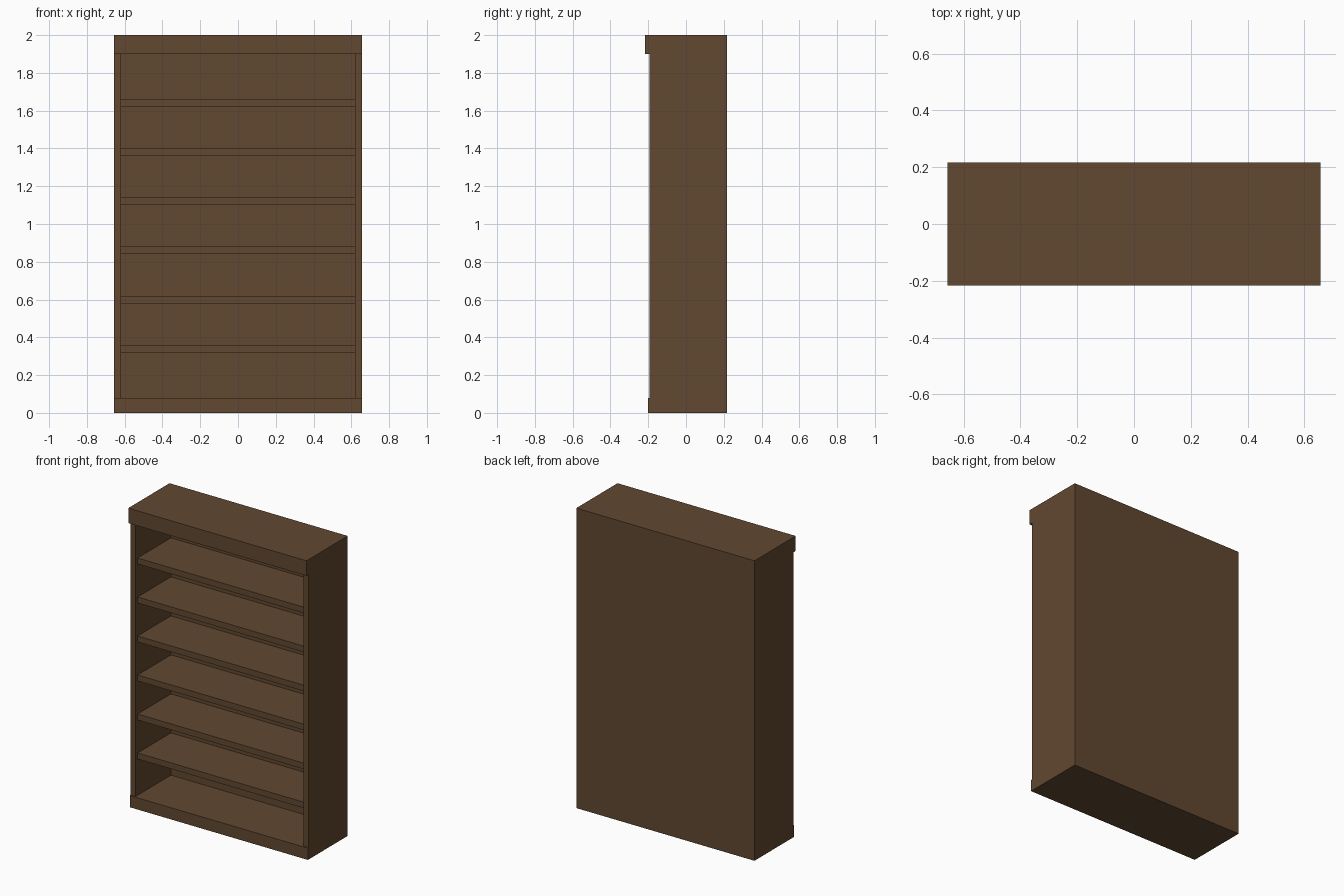
import bpy

if "Cube" in bpy.data.objects:
    bpy.data.objects.remove(bpy.data.objects["Cube"])

wood = bpy.data.materials.new("dark_wood")
wood.diffuse_color = (0.12, 0.065, 0.03, 1)
wood.use_nodes = True
wood.node_tree.nodes["Principled BSDF"].inputs["Base Color"].default_value = wood.diffuse_color


def box(name, x, y, z):
    """Box from (min, max) ranges on each axis."""
    bpy.ops.mesh.primitive_cube_add(
        size=1, location=[(a + b) / 2 for a, b in (x, y, z)])
    ob = bpy.context.object
    ob.name = name
    ob.scale = [b - a for a, b in (x, y, z)]
    bpy.ops.object.transform_apply(location=False, rotation=False, scale=True)
    ob.data.materials.append(wood)
    return ob


W, INNER = 0.657, 0.62            # outer and inner half widths
BACK, BACK_IN = 0.217, 0.179      # back panel faces
BASE_H, TOP_Z = 0.078, 1.90

# Cornice and plinth stand slightly proud of the sides
box("cornice", (-W, W), (-0.217, BACK), (TOP_Z, 2.0))
box("plinth", (-W, W), (-0.202, BACK), (0, BASE_H))

# Side panels
for name, s in (("left_side", -1), ("right_side", 1)):
    box(name, sorted((s * INNER, s * W)), (-0.193, BACK), (BASE_H, TOP_Z))

# Back panel
box("back_panel", (-INNER, INNER), (BACK_IN, BACK), (BASE_H, TOP_Z))

# Six evenly spaced shelves, set back from the side fronts
for i in range(6):
    z = 0.32 + i * 0.26
    box(f"shelf_{i + 1}", (-INNER, INNER), (-0.172, BACK_IN), (z, z + 0.04))
